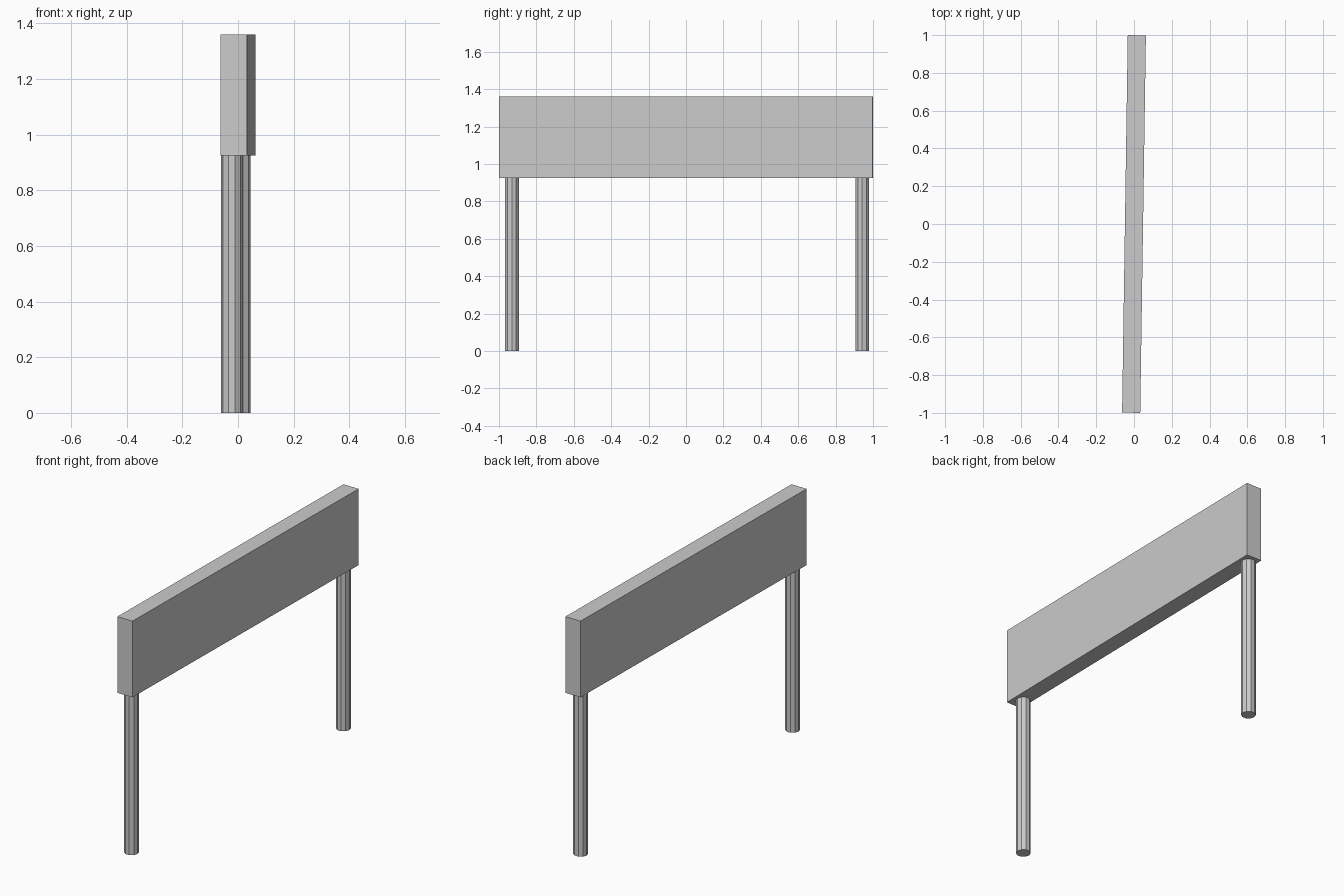
import bpy, math

if "Cube" in bpy.data.objects:
    bpy.data.objects.remove(bpy.data.objects["Cube"])

TILT = -0.015              # slight turn of the whole sign about z
BOTTOM, TOP = 0.925, 1.36  # board height range

# Board: long thin upright panel
bpy.ops.mesh.primitive_cube_add(size=1, location=(0, 0, (BOTTOM + TOP) / 2))
board = bpy.context.object
board.name = "board"
board.scale = (0.096, 1.9985, TOP - BOTTOM)
board.rotation_euler.z = TILT


# Posts: ten-sided, set just inside each end of the board
def post(name, x, y):
    bpy.ops.mesh.primitive_cylinder_add(
        vertices=10, radius=0.0387, depth=BOTTOM,
        location=(x, y, BOTTOM / 2),
        rotation=(0, 0, math.radians(90) + TILT))
    bpy.context.object.name = name


post("front_post", -0.022, -0.93)
post("back_post", 0.006, 0.942)
